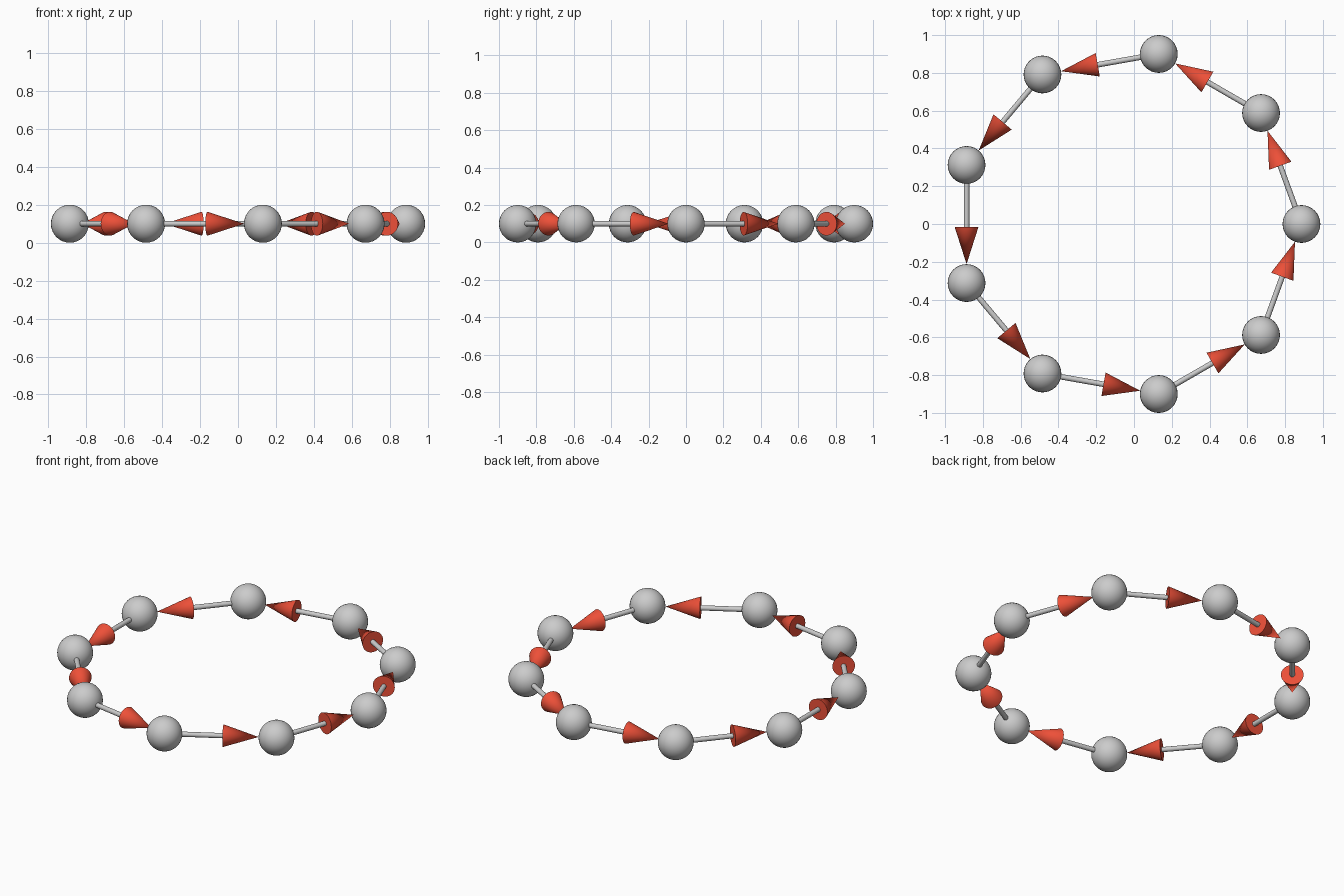
import bpy
from math import cos, sin, radians
from mathutils import Vector

if "Cube" in bpy.data.objects:
    bpy.data.objects.remove(bpy.data.objects["Cube"])

N = 9
RING = 0.914       # radius of the ring of nodes
BALL = 0.1         # node radius
ROD = 0.0145       # rod radius
HEAD_R, HEAD_L = 0.063, 0.197

red = bpy.data.materials.new("arrow_red")
red.diffuse_color = (0.85, 0.08, 0.04, 1)
red.use_nodes = True
red.node_tree.nodes["Principled BSDF"].inputs["Base Color"].default_value = red.diffuse_color

# centre the odd-sided ring on x
offset = -RING * (1 - cos(radians(20))) / 2
nodes = [Vector((RING * cos(radians(40 * i)) + offset,
                 RING * sin(radians(40 * i)), BALL)) for i in range(N)]


def finish(name, mat=None):
    ob = bpy.context.object
    ob.name = name
    bpy.ops.object.shade_smooth_by_angle(angle=radians(40))
    if mat:
        ob.data.materials.append(mat)


def tapered(name, a, b, r1, r2, verts, mat=None):
    """Cone or cylinder running from point a to point b."""
    d = b - a
    bpy.ops.mesh.primitive_cone_add(
        vertices=verts, radius1=r1, radius2=r2, depth=d.length,
        location=(a + b) / 2, rotation=d.to_track_quat('Z', 'Y').to_euler())
    finish(name, mat)


for i, p in enumerate(nodes):
    q = nodes[(i + 1) % N]
    u = (q - p).normalized()
    # node ball
    bpy.ops.mesh.primitive_uv_sphere_add(segments=32, ring_count=16,
                                         radius=BALL, location=p)
    finish(f"node_{i + 1}")
    # rod from this node to the arrowhead, then arrowhead touching the next node
    tip = q - u * BALL
    base = tip - u * HEAD_L
    tapered(f"rod_{i + 1}", p + u * BALL * 0.9, base, ROD, ROD, 16)
    tapered(f"arrowhead_{i + 1}", base, tip, HEAD_R, 0, 32, red)
